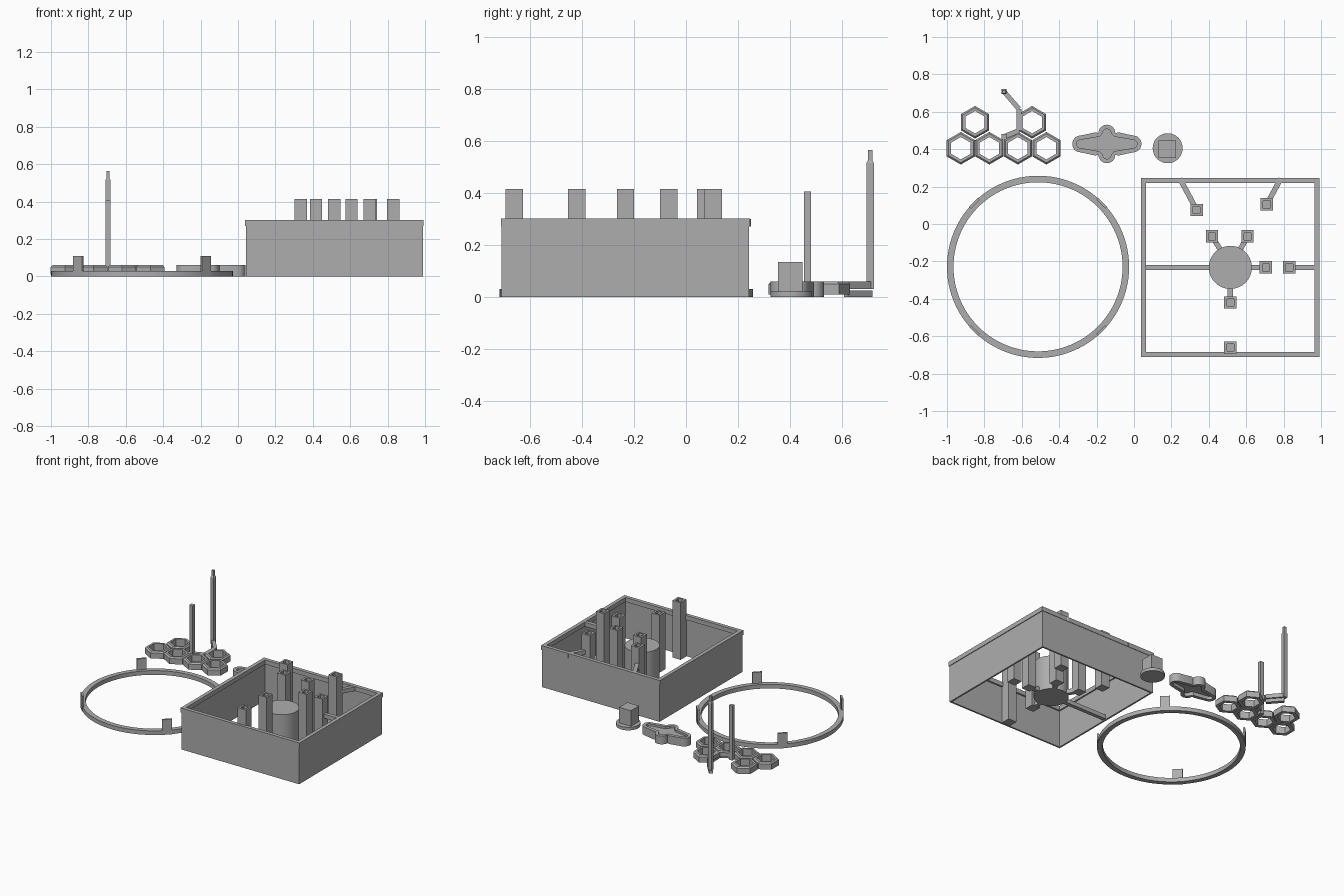
import bpy, bmesh, math
from mathutils import Vector

if "Cube" in bpy.data.objects:
    bpy.data.objects.remove(bpy.data.objects["Cube"])

grey = bpy.data.materials.new("plain_grey")
grey.diffuse_color = (0.42, 0.42, 0.42, 1)
grey.use_nodes = True
grey.node_tree.nodes["Principled BSDF"].inputs["Base Color"].default_value = grey.diffuse_color


def finish(bm, name):
    bmesh.ops.recalc_face_normals(bm, faces=bm.faces)
    me = bpy.data.meshes.new(name)
    bm.to_mesh(me)
    bm.free()
    me.materials.append(grey)
    ob = bpy.data.objects.new(name, me)
    bpy.context.collection.objects.link(ob)
    return ob


def prism(name, pts, z0, z1):
    """Solid extrusion of a closed outline."""
    bm = bmesh.new()
    f = bm.faces.new([bm.verts.new((x, y, z0)) for x, y in pts])
    r = bmesh.ops.extrude_face_region(bm, geom=[f])
    for v in r["geom"]:
        if isinstance(v, bmesh.types.BMVert):
            v.co.z = z1
    return finish(bm, name)


def loft(name, loops, closed=True):
    """Skin through (outline, z) loops; closed joins last to first, otherwise caps."""
    bm = bmesh.new()
    rings = [[bm.verts.new((x, y, z)) for x, y in pts] for pts, z in loops]
    n = len(rings[0])
    pairs = list(zip(rings, rings[1:] + rings[:1])) if closed else list(zip(rings, rings[1:]))
    for a, b in pairs:
        for i in range(n):
            j = (i + 1) % n
            bm.faces.new((a[i], a[j], b[j], b[i]))
    if not closed:
        bm.faces.new(rings[0])
        bm.faces.new(rings[-1])
    return finish(bm, name)


def ngon(cx, cy, r, n, turn=0.0):
    return [(cx + r * math.cos(turn + 2 * math.pi * i / n),
             cy + r * math.sin(turn + 2 * math.pi * i / n)) for i in range(n)]


def rect(cx, cy, hx, hy):
    return [(cx - hx, cy - hy), (cx + hx, cy - hy), (cx + hx, cy + hy), (cx - hx, cy + hy)]


def tube(name, outer, inner, z0, z1):
    return loft(name, [(outer, z0), (outer, z1), (inner, z1), (inner, z0)])


def bar(name, a, b, w, z0, z1):
    a, b = Vector(a), Vector(b)
    d = (b - a).normalized() * w / 2
    s = Vector((-d.y, d.x))
    return prism(name, [tuple(p) for p in (a - s, b - s, b + s, a + s)], z0, z1)


def smooth(ob):
    bpy.context.view_layer.objects.active = ob
    ob.select_set(True)
    bpy.ops.object.shade_smooth_by_angle()
    ob.select_set(False)


# Open square case: thin walls with a thicker rim
CX, CY = 0.515, -0.233
tube("case_wall", rect(CX, CY, 0.473, 0.476), rect(CX, CY, 0.461, 0.464), 0, 0.27)
tube("case_rim", rect(CX, CY, 0.478, 0.479), rect(CX, CY, 0.451, 0.452), 0.27, 0.302)

# Central drum
smooth(prism("drum", ngon(CX, -0.232, 0.115, 64), 0, 0.25))

# Socketed posts around the drum
posts = [(0.335, 0.075), (0.71, 0.105), (0.417, -0.066), (0.607, -0.066),
         (0.705, -0.232), (0.83, -0.232), (0.515, -0.42), (0.515, -0.66)]
for x, y in posts:
    o, i = rect(x, y, 0.033, 0.033), rect(x, y, 0.019, 0.019)
    loft("post", [(o, 0), (o, 0.415), (i, 0.415), (i, 0.33)], closed=False)

# Braces joining posts to drum and case
for a, b in [((0.417, -0.066), (0.47, -0.15)), ((0.607, -0.066), (0.56, -0.15)),
             ((0.515, -0.42), (0.515, -0.3)), ((0.705, -0.232), (0.6, -0.232)),
             ((0.41, -0.232), (0.06, -0.232))]:
    bar("drum_brace", a, b, 0.028, 0, 0.03)
for a, b in [((0.335, 0.075), (0.245, 0.243)), ((0.71, 0.105), (0.785, 0.243)),
             ((0.83, -0.232), (0.97, -0.232)), ((0.515, -0.66), (0.515, -0.69))]:
    bar("rim_brace", a, b, 0.028, 0.27, 0.3)

# Flat ring with four upright clips
RX, RY = -0.513, -0.229
smooth(tube("ring", ngon(RX, RY, 0.487, 96), ngon(RX, RY, 0.452, 96), 0, 0.03))
for k in range(4):
    t = math.pi / 4 + k * math.pi / 2
    c = Vector((RX + 0.481 * math.cos(t), RY + 0.481 * math.sin(t)))
    s = Vector((-math.sin(t), math.cos(t))) * 0.033
    bar("ring_clip", c - s, c + s, 0.014, 0, 0.11)

# Honeycomb of hexagonal cups
hexes = [(-0.926 + 0.1525 * i, 0.405) for i in range(4)] + [(-0.85, 0.544), (-0.545, 0.544)]
for x, y in hexes:
    o, m, i = (ngon(x, y, r, 6, math.pi / 6) for r in (0.087, 0.077, 0.06))
    loft("hex_cup", [(o, 0.01), (o, 0.05), (m, 0.06), (i, 0.06), (i, 0.01)])

# Bent support arm and two rods beside the honeycomb
arm = [(-0.695, 0.467), (-0.615, 0.5), (-0.615, 0.615), (-0.695, 0.708)]
for a, b in zip(arm, arm[1:]):
    bar("rod_arm", a, b, 0.026, 0.03, 0.06)
bar("rod_lower_arm", arm[2], arm[3], 0.026, 0, 0.024)
prism("short_rod", rect(-0.695, 0.467, 0.014, 0.014), 0.01, 0.405)
big, small = rect(-0.695, 0.708, 0.014, 0.014), rect(-0.695, 0.708, 0.009, 0.009)
loft("tall_rod", [(big, 0.03), (big, 0.515), (small, 0.525), (small, 0.565)], closed=False)


# Four-lobed knob, recessed above and below
def lobes(inset):
    pts = []
    for k, (tip, r) in enumerate([(0.14, 0.045), (0.058, 0.045)] * 2):
        t = k * math.pi / 2
        for i in range(13):
            a = t - math.pi / 2 + math.pi * i / 12
            pts.append((-0.145 + tip * math.cos(t) + (r - inset) * math.cos(a),
                        0.428 + tip * math.sin(t) + (r - inset) * math.sin(a)))
        # shoulder between neighbouring lobes
        sx = 1 if k in (0, 3) else -1
        sy = 1 if k in (0, 1) else -1
        pts.append((-0.145 + sx * (0.062 - inset), 0.428 + sy * (0.062 - inset)))
    return pts


out, inn = lobes(0), lobes(0.023)
smooth(loft("lobed_knob", [(inn, 0.025), (inn, 0), (out, 0), (out, 0.06), (inn, 0.06), (inn, 0.045)],
            closed=False))

# Round cap with square peg
smooth(prism("cap_disc", ngon(0.18, 0.405, 0.08, 48), 0, 0.022))
prism("cap_peg", rect(0.177, 0.4, 0.047, 0.047), 0.015, 0.135)
